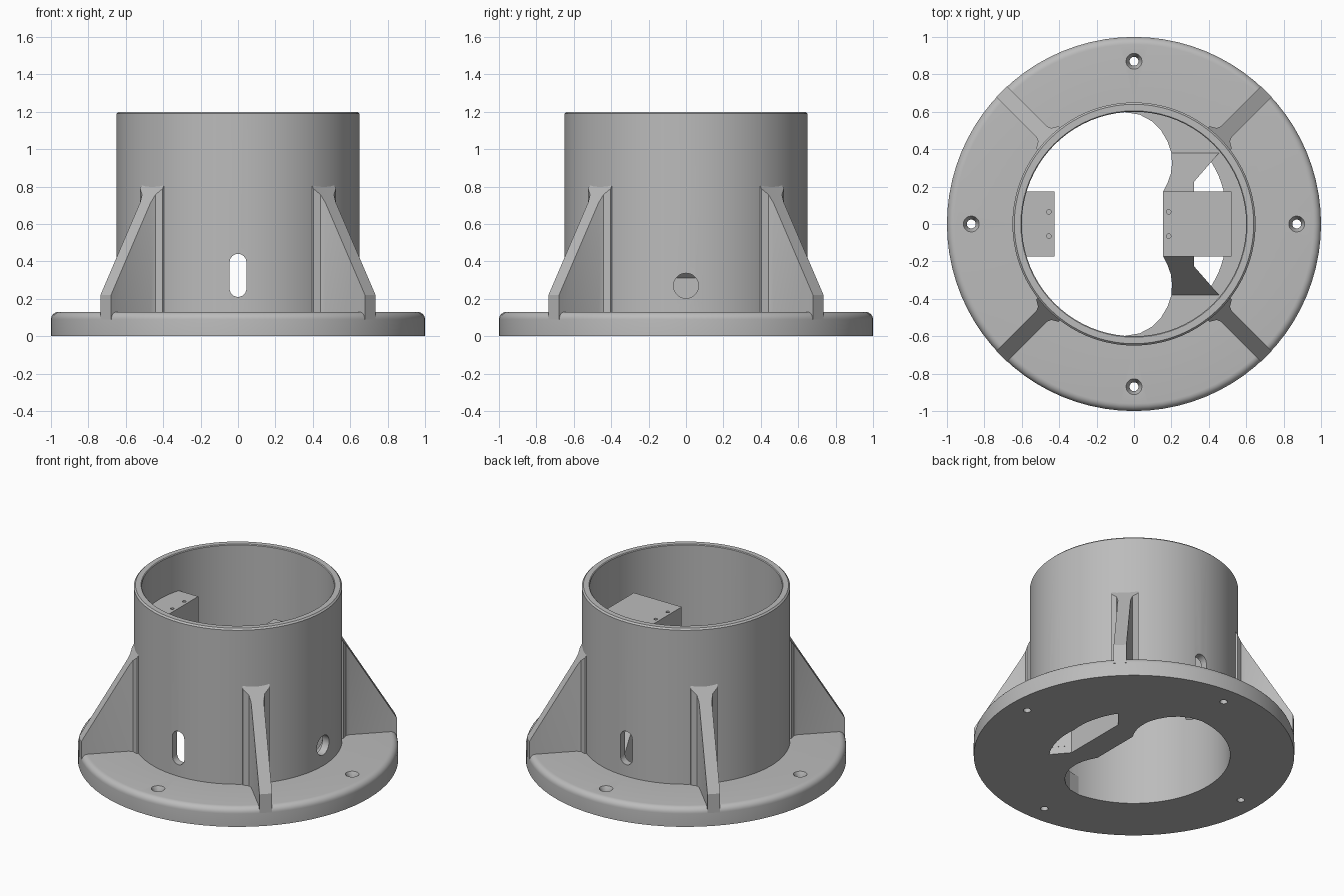
import bpy, bmesh, math
from mathutils import Matrix, Vector

cube = bpy.data.objects.get("Cube")
if cube:
    bpy.data.objects.remove(cube, do_unlink=True)

grey = bpy.data.materials.new("matte grey")
grey.use_nodes = True
colour = (0.5, 0.5, 0.5, 1)
grey.diffuse_color = colour
grey.node_tree.nodes["Principled BSDF"].inputs["Base Color"].default_value = colour


def finish(name, bm):
    """Turn a bmesh into a grey object."""
    bmesh.ops.remove_doubles(bm, verts=bm.verts, dist=0.0001)
    bmesh.ops.recalc_face_normals(bm, faces=bm.faces)
    mesh = bpy.data.meshes.new(name)
    bm.to_mesh(mesh)
    bm.free()
    obj = bpy.data.objects.new(name, mesh)
    bpy.context.collection.objects.link(obj)
    mesh.materials.append(grey)
    return obj


def prism(bm, outline, low, high, matrix=Matrix()):
    """Extrude an outline; high may be a number or a rule for a sloping top."""
    rule = high if callable(high) else (lambda x, y: high)
    bottom = [bm.verts.new(matrix @ Vector((x, y, low))) for x, y in outline]
    top = [bm.verts.new(matrix @ Vector((x, y, rule(x, y)))) for x, y in outline]
    bm.faces.new(bottom)
    bm.faces.new(top)
    for i in range(len(outline)):
        j = (i + 1) % len(outline)
        bm.faces.new((bottom[i], bottom[j], top[j], top[i]))


def lathe(bm, profile, steps=80):
    """Spin a closed (radius, z) profile around z."""
    rings = []
    for k in range(steps):
        a = 2 * math.pi * k / steps
        rings.append([bm.verts.new((r * math.cos(a), r * math.sin(a), z)) for r, z in profile])
    n = len(profile)
    for k in range(steps):
        one, two = rings[k], rings[(k + 1) % steps]
        for i in range(n):
            j = (i + 1) % n
            bm.faces.new((one[i], two[i], two[j], one[j]))


def arc(radius, start, end, steps, cx=0, cy=0):
    """Points along an arc, angles in degrees."""
    turn = [math.radians(start + (end - start) * i / steps) for i in range(steps + 1)]
    return [(cx + radius * math.cos(a), cy + radius * math.sin(a)) for a in turn]


def cylinder(bm, r1, r2, depth, centre, matrix=Matrix()):
    bmesh.ops.create_cone(bm, cap_ends=True, segments=24, radius1=r1, radius2=r2,
                          depth=depth, matrix=Matrix.Translation(centre) @ matrix)


def cut(obj, bm):
    """Subtract a cutter and discard it."""
    cutter = finish("cutter", bm)
    cutter.hide_render = True
    mod = obj.modifiers.new("cut", "BOOLEAN")
    mod.operation = "DIFFERENCE"
    mod.solver = "EXACT"
    mod.object = cutter
    bpy.ops.object.select_all(action="DESELECT")
    bpy.context.view_layer.objects.active = obj
    obj.select_set(True)
    bpy.ops.object.modifier_apply(modifier=mod.name)
    bpy.data.objects.remove(cutter, do_unlink=True)


def smooth(obj):
    bpy.ops.object.select_all(action="DESELECT")
    bpy.context.view_layer.objects.active = obj
    obj.select_set(True)
    bpy.ops.object.shade_smooth_by_angle(angle=math.radians(30))


# Flange and tube in one turned body
bm = bmesh.new()
profile = [(0.6, 0), (1, 0)] + arc(0.04, 0, 90, 6, 0.96, 0.09)
profile += [(0.65, 0.13), (0.65, 1.19), (0.64, 1.2), (0.605, 1.2), (0.6, 1.195)]
lathe(bm, profile)
body = finish("flanged_tube", bm)

# Openings: countersunk screw holes, cable slots front and back, round port
upright = Matrix.Rotation(math.pi / 2, 4, "X")
bm = bmesh.new()
for k in range(4):
    a = k * math.pi / 2
    x, y = 0.87 * math.cos(a), 0.87 * math.sin(a)
    cylinder(bm, 0.024, 0.024, 0.4, (x, y, 0))
cut(body, bm)
bm = bmesh.new()
for k in range(4):
    a = k * math.pi / 2
    x, y = 0.87 * math.cos(a), 0.87 * math.sin(a)
    cylinder(bm, 0.02, 0.045, 0.05, (x, y, 0.11))
slot = arc(0.045, 0, 180, 12, 0, 0.395) + arc(0.045, 180, 360, 12, 0, 0.255)
prism(bm, slot, -0.8, 0.8, upright)
cylinder(bm, 0.067, 0.067, 0.3, (0.65, 0, 0.27), Matrix.Rotation(math.pi / 2, 4, "Y"))
cut(body, bm)
smooth(body)

# Four sloping gussets, flared where they meet the tube
half = [(1, 0.04), (0.7, 0.04), (0.675, 0.05), (0.655, 0.085), (0.62, 0.085)]
web = half + [(x, -y) for x, y in reversed(half)]
for k, name in enumerate(("back_left", "back_right", "front_right", "front_left")):
    bm = bmesh.new()
    prism(bm, web, 0.09, lambda x, y: 0.22 + (1 - x) * 1.65,
          Matrix.Rotation(math.radians(45 + 90 * k), 4, "Z"))
    smooth(finish("gusset_" + name, bm))

# Part floor with a cable opening, mirrored front to back
edge = [(0.155, 0.17), (0.18, 0.22), (0.197, 0.27), (0.203, 0.32), (0.2, 0.38)]
rim = [(0.18, 0.44), (0.145, 0.5), (0.095, 0.55), (0.03, 0.585), (-0.06, 0.6)]
opening = [((0.49 + 0.04 * i / 8) * math.cos(math.radians(39 * i / 8)),
            (0.49 + 0.04 * i / 8) * math.sin(math.radians(39 * i / 8))) for i in range(9)]
floor = [(0.155, 0)] + edge + rim + arc(0.61, 95, 0, 24) + opening + [(0.32, 0.225), (0.32, 0)]
ramp = edge + [(0.455, 0.38), (0.32, 0.225), (0.32, 0.17)]
for name, side in (("back", 1), ("front", -1)):
    flip = Matrix.Diagonal((1, side, 1, 1))
    bm = bmesh.new()
    prism(bm, floor, 0, 0.13, flip)
    finish("floor_" + name, bm)
    bm = bmesh.new()
    prism(bm, ramp, 0.05, lambda x, y: 0.13 + (0.38 - y) * 1.6, flip)
    finish("pedestal_ramp_" + name, bm)

# Mounting blocks with pilot holes: a tall pedestal and a wall bracket
blocks = {
    "pedestal_block": ([(0.155, 0), (0.32, 0), (0.32, 0.31), (0.52, 0.5),
                        (0.52, 0.94), (0.155, 0.94)], 0.185),
    "wall_bracket": ([(-0.425, 0.94), (-0.425, 0.72), (-0.615, 0.5), (-0.615, 0.94)], -0.455),
}
for name, (outline, hole_x) in blocks.items():
    bm = bmesh.new()
    prism(bm, outline, -0.175, 0.175, upright)
    block = finish(name, bm)
    bm = bmesh.new()
    for y in (-0.065, 0.065):
        cylinder(bm, 0.012, 0.012, 0.1, (hole_x, y, 0.94))
    cut(block, bm)
